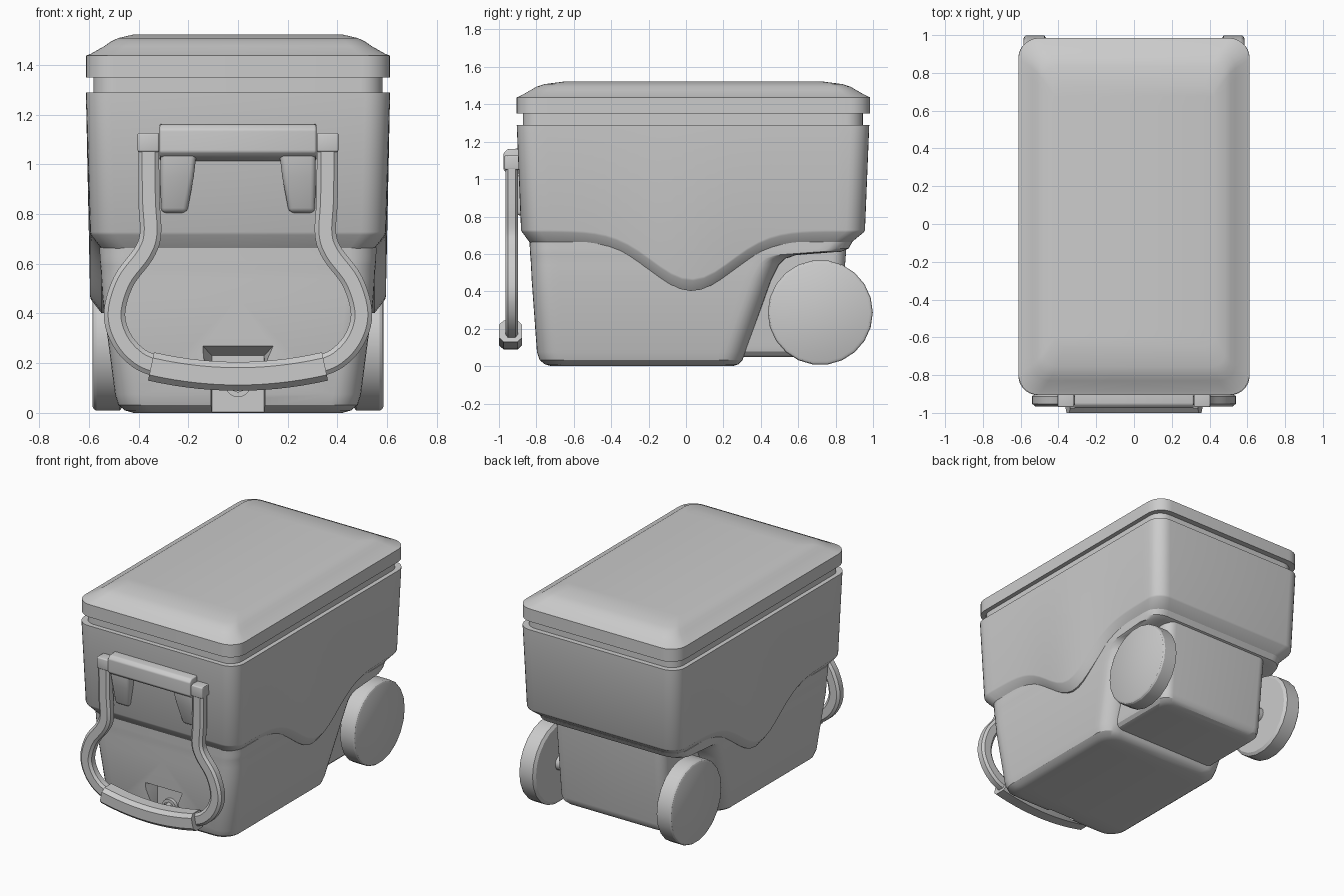
import bpy, bmesh, math
from mathutils import Vector

if "Cube" in bpy.data.objects:
    bpy.data.objects.remove(bpy.data.objects["Cube"])


def make(name, bm, bevel=0.0, angle=30):
    bmesh.ops.recalc_face_normals(bm, faces=bm.faces)
    me = bpy.data.meshes.new(name)
    bm.to_mesh(me)
    bm.free()
    ob = bpy.data.objects.new(name, me)
    bpy.context.collection.objects.link(ob)
    bpy.ops.object.select_all(action='DESELECT')
    bpy.context.view_layer.objects.active = ob
    ob.select_set(True)
    if bevel:
        m = ob.modifiers.new("bevel", 'BEVEL')
        m.width, m.segments, m.limit_method = bevel, 3, 'ANGLE'
        bpy.ops.object.modifier_apply(modifier="bevel")
    bpy.ops.object.shade_smooth_by_angle(angle=math.radians(angle))
    return ob


def ring(hx, y0, y1, r, z, side=28, arc=7):
    """Rounded rectangle symmetric in x; z is a number or a function of y."""
    half = [(0, y0)]
    for k in range(arc + 1):
        a = math.radians(-90 + 90 * k / arc)
        half.append((hx - r + r * math.cos(a), y0 + r + r * math.sin(a)))
    for k in range(1, side):
        half.append((hx, y0 + r + (y1 - y0 - 2 * r) * k / side))
    for k in range(arc + 1):
        a = math.radians(90 * k / arc)
        half.append((hx - r + r * math.cos(a), y1 - r + r * math.sin(a)))
    half.append((0, y1))
    pts = half + [(-x, y) for x, y in half[-2:0:-1]]
    return [Vector((x, y, z(y) if callable(z) else z)) for x, y in pts]


def loft(name, rings, fancy_caps=True, **kw):
    bm = bmesh.new()
    vs = [[bm.verts.new(p) for p in r] for r in rings]
    n = len(vs[0])
    for a, b in zip(vs, vs[1:]):
        for i in range(n):
            bm.faces.new((a[i], a[(i + 1) % n], b[(i + 1) % n], b[i]))
    for v in (vs[0], vs[-1]):
        if not fancy_caps:
            bm.faces.new(v)
            continue
        h = n // 2
        bm.faces.new((v[0], v[1], v[n - 1]))
        bm.faces.new((v[h - 1], v[h], v[h + 1]))
        for i in range(1, h - 1):
            bm.faces.new((v[i], v[i + 1], v[n - i - 1], v[n - i]))
    return make(name, bm, **kw)


def block(name, sections, **kw):
    """Loft of axis rectangles: (x0, x1, y0, y1, z)."""
    return loft(name, [[Vector((x0, y0, z)), Vector((x1, y0, z)), Vector((x1, y1, z)),
                        Vector((x0, y1, z))] for x0, x1, y0, y1, z in sections], False, **kw)


def sweep(name, path, w, d, y, sides=8, **kw):
    """Sweep a flattened octagon along a path in the xz plane."""
    rings = []
    P = [Vector((a, 0, b)) for a, b in path]
    for i, p in enumerate(P):
        t = (P[min(i + 1, len(P) - 1)] - P[max(i - 1, 0)]).normalized()
        side = Vector((t.z, 0, -t.x))
        sec = []
        for cx, cy in ((1, .6), (.6, 1), (-.6, 1), (-1, .6), (-1, -.6), (-.6, -1), (.6, -1), (1, -.6)):
            sec.append(p + side * cx * w / 2 + Vector((0, y + cy * d / 2, 0)))
        rings.append(sec)
    return loft(name, rings, False, **kw)


def spline(pts, steps=5):
    out = []
    for i in range(len(pts) - 1):
        p = [Vector(pts[max(0, min(len(pts) - 1, j))]) for j in range(i - 1, i + 3)]
        for k in range(steps):
            t = k / steps
            out.append(0.5 * (2 * p[1] + (p[2] - p[0]) * t + (2 * p[0] - 5 * p[1] + 4 * p[2] - p[3]) * t * t
                              + (3 * p[1] - p[0] - 3 * p[2] + p[3]) * t ** 3))
    return [tuple(q) for q in out] + [tuple(pts[-1])]


def lathe_x(name, prof, cy, cz, n, **kw):
    """Closed solid of revolution about an x axis: profile of (x, radius)."""
    return loft(name, [[Vector((x, cy + r * math.cos(2 * math.pi * k / n), cz + r * math.sin(2 * math.pi * k / n)))
                        for k in range(n)] for x, r in prof], False, **kw)


# Lid: slab with softly domed top
lid = [(0, 1.35, 1), (0, 1.437, 1), (.02, 1.445, 1), (.075, 1.476, 1), (.10, 1.494, 1.05),
       (.13, 1.508, 1.15), (.19, 1.522, 1.35)]
loft("lid", [ring(.612 - i, -.905 + i * f, .985 - i * f, .11 - i * .3, z) for i, z, f in lid])

# Recessed seal neck
loft("lid_neck", [ring(.582, -.872, .945, .09, z) for z in (1.27, 1.37)])


# Upper body with wavy lower edge and chamfer band
def wave(y):
    return .728 - .26 * math.exp(-((y - .03) / .3) ** 2)


loft("upper_body", [
    ring(.612, -.905, .98, .10, 1.29),
    ring(.595, -.882, .957, .10, wave),
    ring(.592, -.876, .951, .10, lambda y: wave(y) - .012),
    ring(.55, -.836, .885, .10, lambda y: wave(y) - .066)])

# Lower tub, its rear wall sloping forward around the wheels
tub_spec = [(.42, -.72, .25, 0), (.455, -.755, .28, .01), (.482, -.782, .302, .032), (.495, -.797, .318, .075),
            (.545, -.825, .455, .46), (.55, -.829, .495, .54), (.552, -.831, .53, .575),
            (.554, -.833, .59, .594), (.556, -.834, .83, .612), (.556, -.835, .87, .63), (.557, -.837, .89, .665)]
tub = loft("lower_tub", [ring(hx, a, b, .11, z) for hx, a, b, z in tub_spec])

# Drain recess cut in the front of the tub
cut = block("recess_cutter", [(-.105, .105, -.71, -.95, -.1), (-.105, .105, -.71, -.95, .0)])
bpy.data.objects.remove(cut)
bm = bmesh.new()
front = [bm.verts.new((x, -.90, z)) for x, z in ((-.115, -.1), (.115, -.1), (.115, .15), (.18, .31), (-.18, .31), (-.115, .15))]
back = [bm.verts.new((x, -.73, z)) for x, z in ((-.105, -.1), (.105, -.1), (.105, .15), (.105, .23), (-.105, .23), (-.105, .15))]
bm.faces.new(front)
bm.faces.new(back)
for i in range(6):
    j = (i + 1) % 6
    bm.faces.new((front[i], front[j], back[j]))
    bm.faces.new((front[i], back[j], back[i]))
cut = make("recess_cutter", bm)
cut.hide_render = True
m = tub.modifiers.new("recess", 'BOOLEAN')
m.operation, m.solver, m.object = 'DIFFERENCE', 'EXACT', cut
bpy.context.view_layer.objects.active = tub
bpy.ops.object.modifier_apply(modifier="recess")
bpy.data.objects.remove(cut)

# Drain plug
for nm, r, y0, y1, n in (("drain_plug", .052, -.72, -.755, 20), ("drain_knob", .034, -.75, -.79, 8)):
    loft(nm, [[Vector((r * math.cos(2 * math.pi * k / n), y, .115 + r * math.sin(2 * math.pi * k / n)))
               for k in range(n)] for y in (y0, y1)], False)

# Rear housing between the wheels
loft("rear_housing", [ring(hx, .15, y1, .07, z) for hx, y1, z in (
    (.36, .755, .05), (.39, .787, .058), (.408, .806, .077), (.415, .815, .11), (.425, .86, .66))])

# Wheels and axle
R, WY, WZ = .281, .718, .287
for s, nm in ((1, "right"), (-1, "left")):
    prof = [(.462, R - .02), (.475, R), (.57, R), (.58, R - .006), (.586, R - .018)]
    lathe_x(nm + "_wheel", [(s * x, r) for x, r in prof], WY, WZ, 22)
lathe_x("axle", [(-.5, .05), (.5, .05)], WY, WZ, 16)

# Fixed front grip: cross bar with two tapering legs
prof = [(-.86, 1.165), (-.955, 1.16), (-.975, 1.14), (-.975, 1.05), (-.955, 1.03), (-.86, 1.005)]
loft("front_grip_bar", [[Vector((x, y, z)) for y, z in prof] for x in (-.315, .315)], False, bevel=.008)
for s, nm in ((1, "right"), (-1, "left")):
    block(nm + "_grip_leg", [(s * .165, s * .313, -.86, -.965, 1.06),
                             (s * .178, s * .312, -.86, -.94, .95),
                             (s * .205, s * .310, -.86, -.905, .805)], bevel=.02)

# Swinging bail handle
bail = [(.36, 1.125), (.36, 1.0), (.358, .85), (.352, .72), (.38, .64), (.46, .53), (.497, .40),
        (.468, .295), (.40, .22), (.32, .185)]
path = spline(bail)
for s, nm in ((1, "right"), (-1, "left")):
    sweep(nm + "_handle_arm", [(s * x, z) for x, z in path], .086, .066, -.932)
    block(nm + "_arm_pivot", [(s * .317, s * .404, -.87, -.97, 1.05),
                              (s * .317, s * .404, -.87, -.97, 1.127)], bevel=.008)
grip = [(x / 100, .147 + .04 * (x / 35) ** 2) for x in range(-35, 36, 5)]
sweep("handle_grip", grip, .116, .124, -.938)
